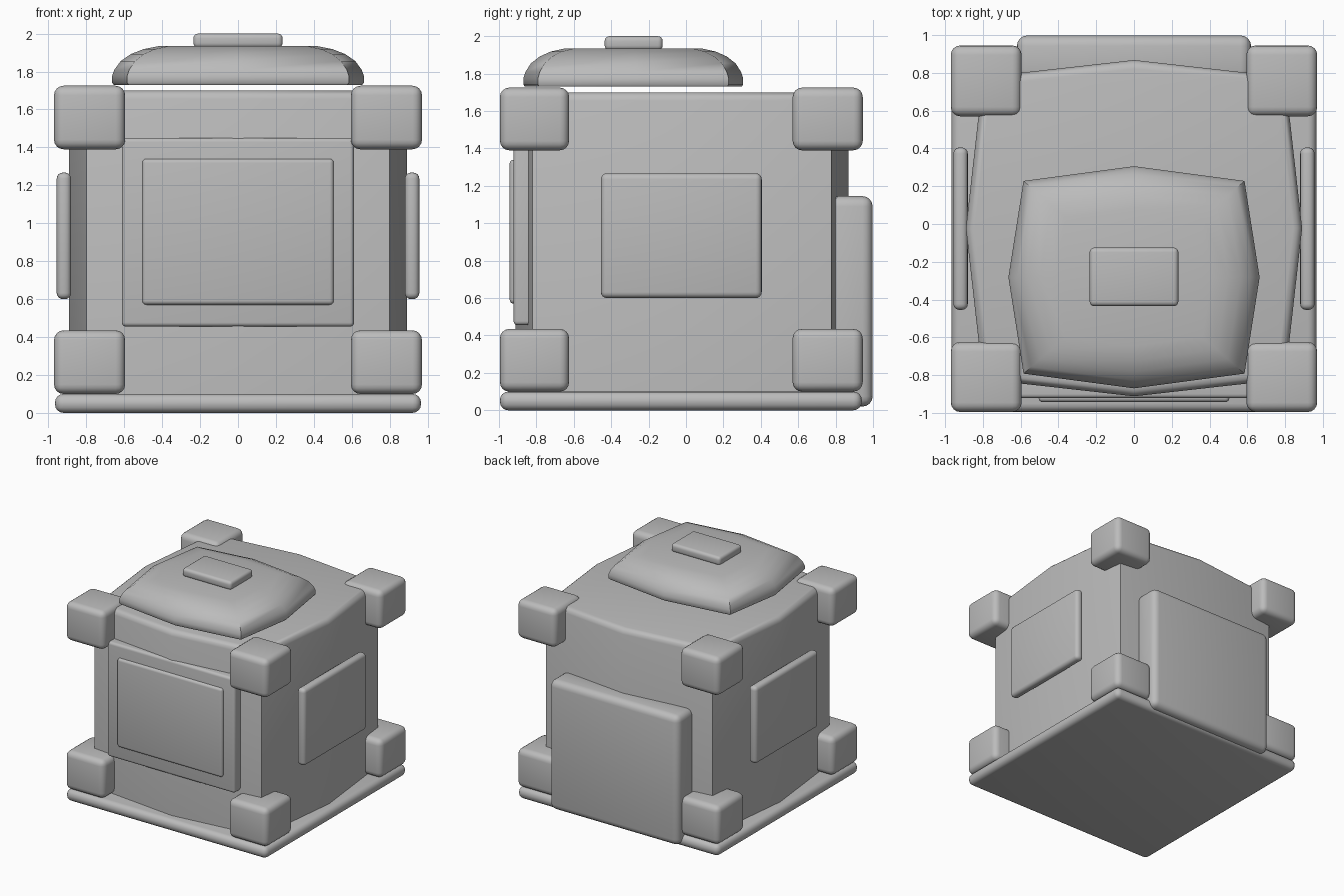
import bpy, bmesh, math

if "Cube" in bpy.data.objects:
    bpy.data.objects.remove(bpy.data.objects["Cube"])

grey = bpy.data.materials.new("plain grey")
grey.diffuse_color = (0.5, 0.5, 0.5, 1)
grey.use_nodes = True
grey.node_tree.nodes["Principled BSDF"].inputs["Base Color"].default_value = grey.diffuse_color


def finish(obj, angle):
    obj.data.materials.append(grey)
    bpy.ops.object.select_all(action='DESELECT')
    obj.select_set(True)
    bpy.context.view_layer.objects.active = obj
    bpy.ops.object.shade_smooth_by_angle(angle=math.radians(angle))


def block(name, xs, ys, zs, bevel):
    """Rounded box between the given limits."""
    lims = (xs, ys, zs)
    bm = bmesh.new()
    bmesh.ops.create_cube(bm, size=1)
    for v in bm.verts:
        for i, (a, b) in enumerate(lims):
            v.co[i] = (a + b) / 2 + v.co[i] * (b - a)
    bmesh.ops.bevel(bm, geom=bm.edges[:], offset=bevel, segments=4,
                    profile=0.5, affect='EDGES')
    me = bpy.data.meshes.new(name)
    bm.to_mesh(me)
    bm.free()
    obj = bpy.data.objects.new(name, me)
    bpy.context.collection.objects.link(obj)
    finish(obj, 40)


def bowed(name, cy, corner, mid, rings, angle):
    """Stack of bowed-square outlines; rings are (scale, height)."""
    (cx, cyy), (mx, my) = corner, mid
    plan = [(mx, 0), (cx, cyy), (0, my), (-cx, cyy),
            (-mx, 0), (-cx, -cyy), (0, -my), (cx, -cyy)]
    bm = bmesh.new()
    loops = [[bm.verts.new((x * s, cy + y * s, z)) for x, y in plan]
             for s, z in rings]
    for a, b in zip(loops, loops[1:]):
        for i in range(8):
            j = (i + 1) % 8
            bm.faces.new((a[i], a[j], b[j], b[i]))
    bm.faces.new(loops[0][::-1])
    bm.faces.new(loops[-1])
    me = bpy.data.meshes.new(name)
    bm.to_mesh(me)
    bm.free()
    obj = bpy.data.objects.new(name, me)
    bpy.context.collection.objects.link(obj)
    finish(obj, angle)


# Base slab
block("base_plate", (-0.965, 0.965), (-0.995, 0.94), (0, 0.1), 0.045)

# Main body with bowed walls and a softened top rim
bowed("body", -0.022, (0.8, 0.8), (0.89, 0.89),
      [(1, 0.08), (1, 1.655), (0.99, 1.68), (0.97, 1.695), (0.948, 1.7)], 35)

# Hovering domed lid and its knob
bowed("lid", -0.282, (0.585, 0.51), (0.665, 0.588),
      [(0.985, 1.73), (1, 1.742), (1, 1.775), (0.98, 1.81), (0.93, 1.855),
       (0.85, 1.892), (0.75, 1.918), (0.62, 1.935)], 50)
block("lid_knob", (-0.235, 0.235), (-0.435, -0.125), (1.925, 2.0), 0.025)

# Corner guards, top and bottom
for side, xs in (("left", (-0.97, -0.595)), ("right", (0.595, 0.97))):
    for end, ys in (("front", (-0.995, -0.625)), ("back", (0.57, 0.945))):
        for level, zs in (("lower", (0.1, 0.435)), ("upper", (1.39, 1.725))):
            block(f"{level}_{end}_{side}_corner", xs, ys, zs, 0.05)

# Front panel and its raised inner plate
block("front_panel", (-0.612, 0.612), (-0.922, -0.78), (0.455, 1.45), 0.022)
block("front_inner_plate", (-0.505, 0.505), (-0.943, -0.89), (0.57, 1.34), 0.022)

# Side plates
block("left_side_plate", (-0.956, -0.88), (-0.455, 0.405), (0.6, 1.267), 0.032)
block("right_side_plate", (0.88, 0.956), (-0.455, 0.405), (0.6, 1.267), 0.032)
# Back pack
block("back_block", (-0.62, 0.62), (0.76, 0.998), (0.02, 1.145), 0.055)
